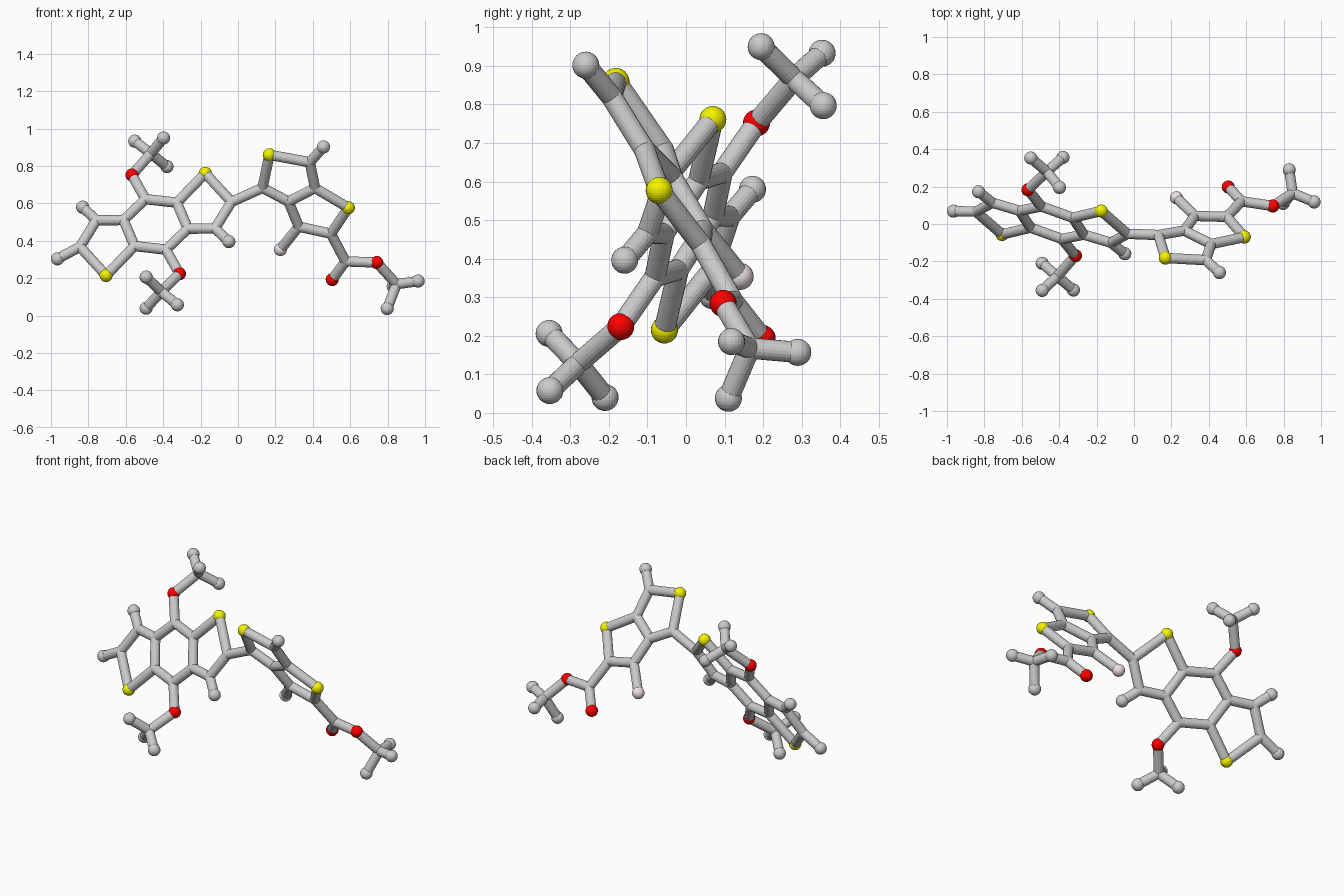
import bpy, bmesh
from mathutils import Vector, Matrix

if "Cube" in bpy.data.objects:
    bpy.data.objects.remove(bpy.data.objects["Cube"])

BOND_R, JOINT_R, BALL_R = 0.0275, 0.0275, 0.035

# Each half of the molecule is flat: y follows from x and z
def left(x, z):
    return Vector((x, -0.383 - 0.301 * x + 0.522 * z, z - 0.005))

def right(x, z):
    return Vector((x, 0.414 - 0.175 * x - 0.657 * z, z - 0.002))

atoms, bonds = {}, []   # name -> (kind, position)

def add(name, kind, pos):
    atoms[name] = (kind, Vector(pos))

def chain(text):
    n = text.split()
    bonds.extend(zip(n, n[1:]))

# Left fused three-ring core: half is listed, the other half is turned 180 degrees
half = {"a": ("joint", -.495, .628), "b": ("joint", -.612, .516), "c": ("joint", -.553, .377),
        "d": ("joint", -.757, .515), "e": ("joint", -.845, .373), "s": ("sulfur", -.705, .220),
        "hd": ("end", -.831, .585), "o": ("oxygen", -.567, .757)}
for n, (kind, x, z) in half.items():
    add(n + "1", kind, left(x, z))
    add(n + "2", kind, left(-.880 - x, .986 - z))
add("he1", "end", left(-.965, .309))
for i, j in ("12", "21"):
    chain(f"a{i} b{i} c{i} a{j}")
    chain(f"b{i} d{i} e{i} s{i} c{i}")
    chain(f"d{i} hd{i}")
    chain(f"a{i} o{i} m{i}")
chain("e1 he1")

# Right fused two-ring core
for n, kind, x, z in [("p", "joint", .131, .685), ("sp", "sulfur", .168, .862),
                      ("q", "joint", .384, .822), ("hq", "end", .457, .904),
                      ("r", "joint", .412, .684), ("t", "joint", .270, .612),
                      ("sr", "sulfur", .590, .579), ("u", "joint", .497, .440),
                      ("v", "joint", .325, .478), ("f", "fluorine", .227, .356),
                      ("w", "joint", .575, .292), ("o3", "oxygen", .504, .195),
                      ("o4", "oxygen", .742, .286)]:
    add(n, kind, right(x, z))
chain("e2 p sp q r t p")
chain("r sr u v t")
chain("v f")
chain("q hq")
chain("u w o3")
chain("w o4 m3")

# Three-pronged end groups: centre, then the prong ends
for i, pts in {1: [(-.466, .28, .867), (-.398, .195, .95), (-.552, .353, .933), (-.38, .356, .797)],
               2: [(-.41, -.28, .128), (-.491, -.355, .206), (-.324, -.353, .058), (-.491, -.21, .04)],
               3: [(.848, .165, .168), (.963, .118, .185), (.798, .11, .038), (.830, .29, .157)]}.items():
    add(f"m{i}", "joint", pts[0])
    for k, p in enumerate(pts[1:]):
        add(f"m{i}h{k}", "end", p)
        chain(f"m{i} m{i}h{k}")

def finish(bm, name, color=None):
    me = bpy.data.meshes.new(name)
    bm.to_mesh(me)
    bm.free()
    ob = bpy.data.objects.new(name, me)
    bpy.context.collection.objects.link(ob)
    if color:
        mat = bpy.data.materials.new(name + "_colour")
        mat.diffuse_color = color
        mat.use_nodes = True
        mat.node_tree.nodes["Principled BSDF"].inputs["Base Color"].default_value = mat.diffuse_color
        me.materials.append(mat)

# Balls, one object per kind
for kind, name, r, color in [("joint", "bond_joints", JOINT_R, None),
                             ("end", "grey_end_balls", BALL_R, None),
                             ("sulfur", "yellow_balls", BALL_R, (.9, .9, 0, 1)),
                             ("oxygen", "red_balls", BALL_R, (1, 0, 0, 1)),
                             ("fluorine", "pink_ball", BALL_R, (.87, .76, .80, 1))]:
    bm = bmesh.new()
    for k, p in atoms.values():
        if k == kind:
            bmesh.ops.create_uvsphere(bm, u_segments=24, v_segments=16, radius=r,
                                      matrix=Matrix.Translation(p))
    finish(bm, name, color)

# Rods between the balls
bm = bmesh.new()
for a, b in bonds:
    pa, pb = atoms[a][1], atoms[b][1]
    d = pb - pa
    m = Matrix.Translation((pa + pb) / 2) @ d.to_track_quat('Z', 'Y').to_matrix().to_4x4()
    bmesh.ops.create_cone(bm, cap_ends=True, segments=20, radius1=BOND_R, radius2=BOND_R,
                          depth=d.length, matrix=m)
finish(bm, "bond_rods")
